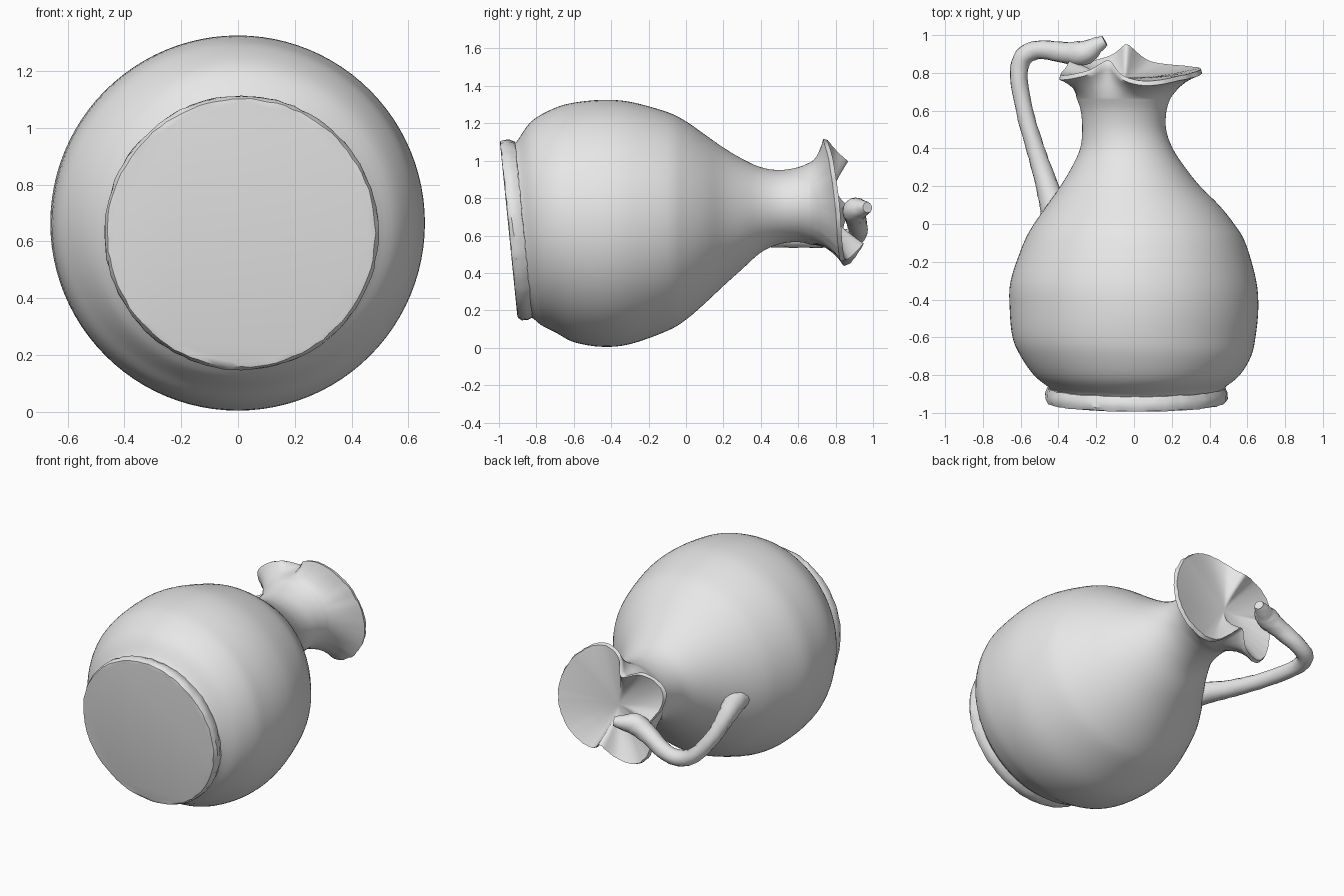
import bpy, bmesh, math, random
from mathutils import Vector

random.seed(4)
if "Cube" in bpy.data.objects:
    bpy.data.objects.remove(bpy.data.objects["Cube"], do_unlink=True)

SEG = 96

# One plain clay material
clay = bpy.data.materials.new("grey_clay")
clay.use_nodes = True
clay.diffuse_color = (0.8, 0.8, 0.8, 1)
clay.node_tree.nodes["Principled BSDF"].inputs["Base Color"].default_value = (0.8, 0.8, 0.8, 1)


def catmull(a, b, c, d, t):
    """Smooth blend of tuples between b and c."""
    return tuple(0.5 * (2*q + (r-p)*t + (2*p-5*q+4*r-s)*t*t + (3*q-p-3*r+s)*t**3)
                 for p, q, r, s in zip(a, b, c, d))


def smooth_path(pts, steps):
    out = []
    for i in range(len(pts) - 1):
        a, d = pts[max(i-1, 0)], pts[min(i+2, len(pts)-1)]
        out += [catmull(a, pts[i], pts[i+1], d, k/steps) for k in range(steps)]
    return out + [pts[-1]]


def loft(name, rings, angle):
    """Skin closed rings of points and cap both ends."""
    bm = bmesh.new()
    rows = [[bm.verts.new(p) for p in ring] for ring in rings]
    for r0, r1 in zip(rows, rows[1:]):
        n = len(r0)
        for i in range(n):
            j = (i + 1) % n
            bm.faces.new((r0[i], r0[j], r1[j], r1[i]))
    bm.faces.new(rows[0])
    bm.faces.new(rows[-1])
    bmesh.ops.recalc_face_normals(bm, faces=bm.faces)
    me = bpy.data.meshes.new(name)
    bm.to_mesh(me)
    bm.free()
    me.materials.append(clay)
    ob = bpy.data.objects.new(name, me)
    bpy.context.collection.objects.link(ob)
    bpy.ops.object.select_all(action="DESELECT")
    ob.select_set(True)
    bpy.context.view_layer.objects.active = ob
    bpy.ops.object.shade_smooth_by_angle(angle=math.radians(angle))
    return ob


def ellipse(y, cx, cz, rx, rz, tilt=0.0, rough=0.0):
    ring = []
    for i in range(SEG):
        a = math.tau * i / SEG
        k = 1 + random.uniform(-rough, rough)
        dz = rz * k * math.sin(a)
        ring.append(Vector((cx + rx*k*math.cos(a), y + tilt*dz + random.uniform(-rough, rough)*0.5, cz + dz)))
    return ring


# Body and neck sections: y, centre x, centre z, radius x, radius z, tilt
sections = [
    (-0.90, .015, .625, .45, .455, -.10), (-0.865, .015, .63, .465, .47, -.09),
    (-0.80, .015, .665, .545, .545, -.05), (-0.70, .01, .68, .61, .60, -.01),
    (-0.60, 0, .67, .643, .64, 0), (-0.45, 0, .665, .658, .66, 0),
    (-0.30, -.003, .667, .65, .648, 0), (-0.10, .003, .675, .587, .585, 0),
    (0.0, 0, .68, .53, .53, 0), (0.10, -.005, .688, .455, .452, 0),
    (0.20, -.02, .70, .37, .37, 0), (0.30, -.03, .715, .30, .295, 0),
    (0.40, -.04, .737, .245, .228, 0), (0.50, -.052, .752, .222, .198, 0),
    (0.60, -.055, .765, .227, .20, 0), (0.67, -.055, .772, .25, .222, 0)]
rings = [ellipse(*s) for s in smooth_path(sections, 4)]

# Pinched three-lobed rim: angle, radius, y
rim_keys = [(0, .41, .81), (40, .40, .775), (72, .385, .745), (92, .33, .775), (109, .265, .855),
            (126, .34, .80), (150, .385, .775), (168, .34, .80), (182, .29, .86), (200, .32, .83),
            (235, .365, .845), (255, .30, .88), (274, .20, .94), (296, .32, .85), (328, .39, .825)]


def rim_at(deg):
    n = len(rim_keys)
    for i in range(n):
        lo, hi = rim_keys[i][0], rim_keys[(i+1) % n][0] or 360
        if lo <= deg < hi:
            q = [rim_keys[(i+k) % n][1:] for k in (-1, 0, 1, 2)]
            return catmull(*q, (deg - lo) / (hi - lo))


def rim_ring(shrink, lift, rough):
    ring = []
    for i in range(SEG):
        a = math.tau * i / SEG
        r, y = rim_at(360 * i / SEG)
        r += random.uniform(-rough, rough) - shrink
        ring.append(Vector((-.05 + r*math.cos(a), y + lift, .75 + r*math.sin(a))))
    return ring


# Flare from the neck to the rim, the lip, then the shallow mouth
neck, outer, lip = rings[-1], rim_ring(0, -.012, .004), rim_ring(.008, .012, .003)
for t, u in ((.25, .40), (.5, .66), (.75, .86)):
    rings.append([Vector((p.x + (q.x-p.x)*t, p.y + (q.y-p.y)*u, p.z + (q.z-p.z)*t))
                  for p, q in zip(neck, outer)])
rings += [outer, lip]
middle = Vector((-.05, .775, .76))
for t, u in ((.12, .2), (.35, .55), (.6, .85), (.85, 1), (.97, 1)):
    rings.append([Vector((p.x + (middle.x-p.x)*t, p.y + (middle.y-p.y)*u, p.z + (middle.z-p.z)*t))
                  for p in lip])
loft("jug_body", rings, 60)

# Tilted foot with a rough edge
foot = [(-.948, .455, 0), (-.945, .472, .006), (-.925, .482, .007), (-.895, .482, .007),
        (-.868, .470, .006), (-.862, .43, 0)]
loft("foot_ring", [ellipse(y, .012, .63, r, r, -.10, k) for y, r, k in foot], 35)

# Handle with thumb rest: x, y, z, radius
path = [(-.155, .97, .75, .028), (-.20, .945, .745, .045), (-.27, .905, .735, .065),
        (-.37, .908, .69, .056), (-.50, .922, .62, .05), (-.585, .885, .59, .05),
        (-.61, .77, .58, .046), (-.57, .56, .58, .045), (-.51, .36, .59, .05),
        (-.46, .20, .61, .06), (-.42, .07, .63, .075)]
pts = smooth_path(path, 5)
tube = []
for i, p in enumerate(pts):
    along = (Vector(pts[min(i+1, len(pts)-1)][:3]) - Vector(pts[max(i-1, 0)][:3])).normalized()
    side = along.cross(Vector((0, 0, 1))).normalized()
    up = side.cross(along)
    tube.append([Vector(p[:3]) + p[3] * random.uniform(.96, 1.04)
                 * (side*math.cos(a) + up*math.sin(a))
                 for a in (math.tau * k / 16 for k in range(16))])
loft("handle", tube, 40)
